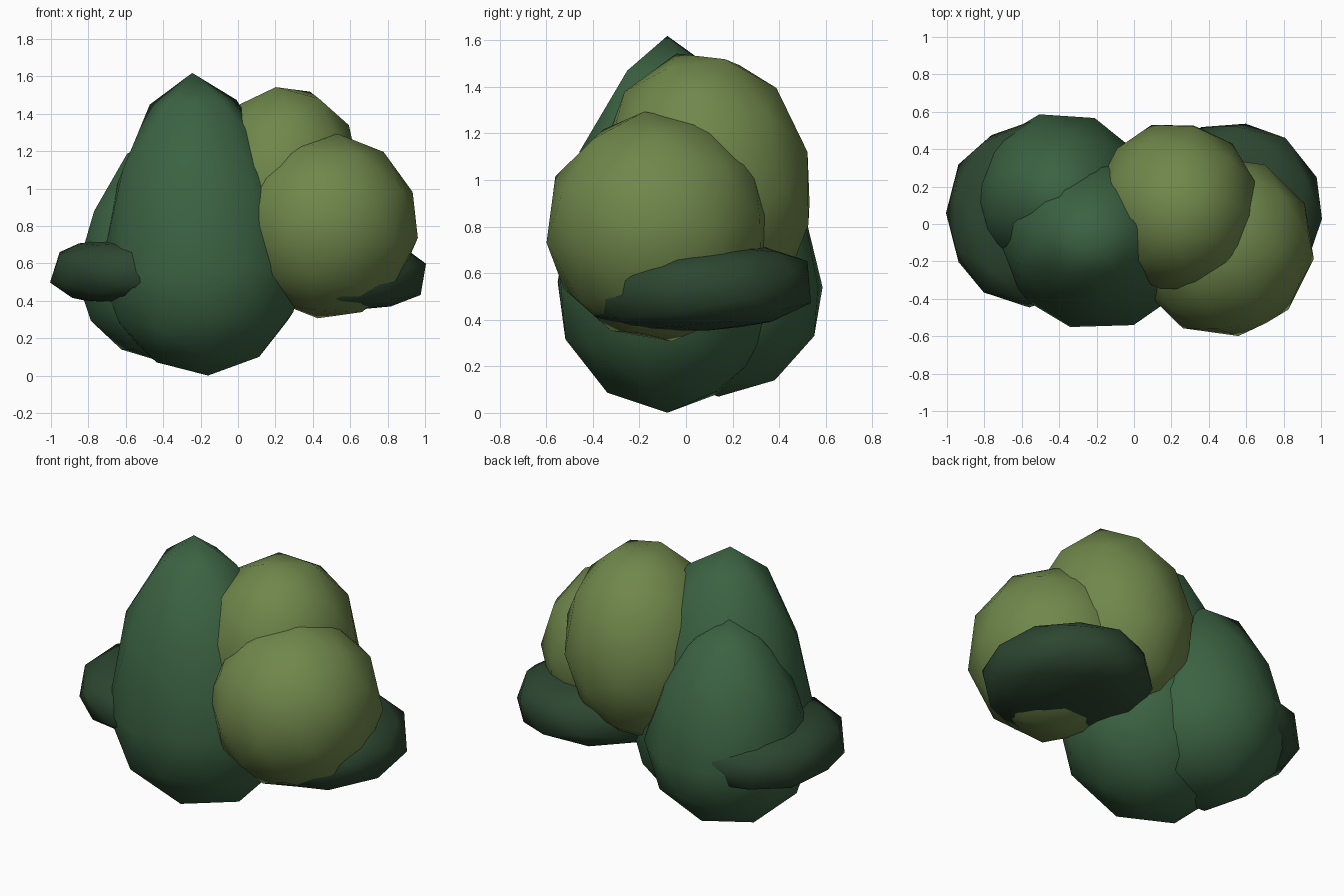
import bpy
import bmesh
from math import radians, copysign
from mathutils import Matrix, Euler

cube = bpy.data.objects.get("Cube")
if cube:
    bpy.data.objects.remove(cube, do_unlink=True)


def make_material(name, rgb):
    mat = bpy.data.materials.new(name)
    mat.use_nodes = True
    colour = (*rgb, 1.0)
    mat.diffuse_color = colour
    bsdf = mat.node_tree.nodes["Principled BSDF"]
    bsdf.inputs["Base Color"].default_value = colour
    bsdf.inputs["Roughness"].default_value = 0.9
    return mat


deep_green = make_material("deep green", (0.044, 0.124, 0.055))
olive_green = make_material("olive green", (0.16, 0.242, 0.07))
shade_green = make_material("shaded green", (0.026, 0.062, 0.03))


def foliage(name, mat, centre, radii, taper=0.0, block=1.0,
            turn=(0, 0, 0), tilt=(0, 0, 0)):
    """Low-poly ball; radii are x, y, up and down from its widest level.
    taper narrows the upper half, block below 1 squares off the rim."""
    rx, ry, up, down = radii
    bm = bmesh.new()
    bmesh.ops.create_icosphere(bm, subdivisions=2, radius=1.0)
    spin = Euler([radians(a) for a in turn]).to_matrix()
    lean = Euler([radians(a) for a in tilt]).to_matrix()
    for v in bm.verts:
        p = spin @ v.co
        width = 1 - taper * max(p.z, 0)
        p.x *= rx * width
        p.y *= ry * width
        p.z = copysign(abs(p.z) ** block, p.z) * (up if p.z > 0 else down)
        v.co = lean @ p
    bmesh.ops.transform(bm, matrix=Matrix.Translation(centre), verts=bm.verts)
    for f in bm.faces:
        f.smooth = True
    mesh = bpy.data.meshes.new(name)
    bm.to_mesh(mesh)
    bm.free()
    mesh.materials.append(mat)
    obj = bpy.data.objects.new(name, mesh)
    bpy.context.collection.objects.link(obj)
    return obj


# Tall egg-shaped bushes
foliage("tall_front_bush", deep_green, (-0.19, -0.08, 0.57),
        (0.55, 0.49, 1.05, 0.57), taper=0.18, turn=(0, 0, 20), tilt=(0, -3, 0))
foliage("tall_back_bush", deep_green, (-0.39, 0.14, 0.54),
        (0.48, 0.46, 0.76, 0.47), taper=0.2, turn=(0, 0, 50))

# Round olive bushes
foliage("round_front_bush", olive_green, (0.48, -0.12, 0.80),
        (0.49, 0.49, 0.50, 0.50), turn=(8, 5, 10))
foliage("round_back_bush", olive_green, (0.23, 0.09, 0.98),
        (0.44, 0.46, 0.585, 0.57), turn=(20, 12, 30), tilt=(8, 6, 0))

# Flat low bushes at both sides
foliage("flat_left_bush", shade_green, (0.54, 0.065, 0.53),
        (0.475, 0.49, 0.19, 0.18), block=0.6, turn=(20, 14, 5), tilt=(3, 0, 0))
foliage("flat_right_bush", shade_green, (-0.56, 0.05, 0.555),
        (0.45, 0.50, 0.18, 0.18), block=0.6, turn=(20, 14, 40))
